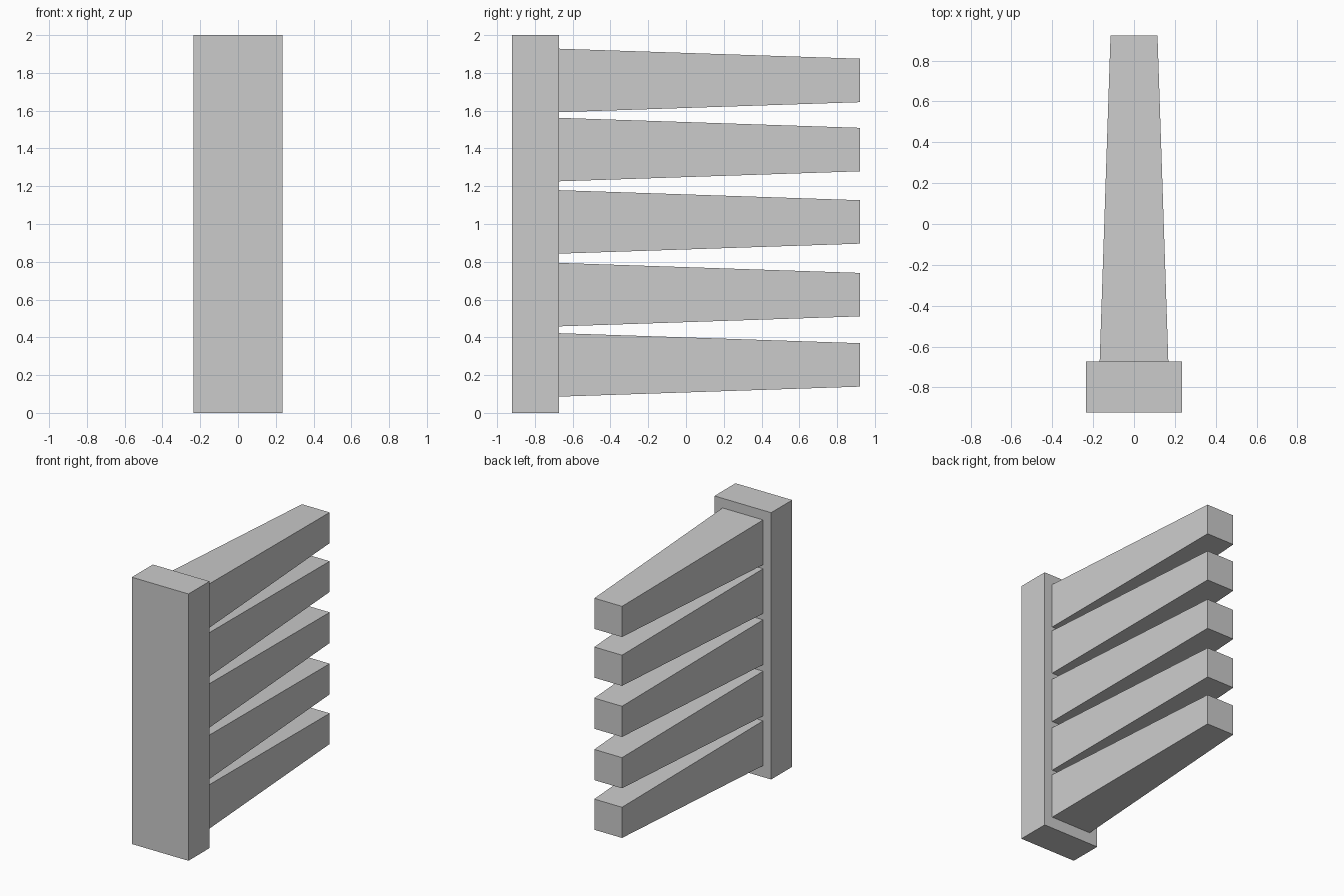
import bpy
import bmesh

if "Cube" in bpy.data.objects:
    bpy.data.objects.remove(bpy.data.objects["Cube"])

Y_BACK, Y_ROOT, Y_TIP = -0.922, -0.673, 0.922


def tapered_beam(name, y0, y1, start, end, z):
    """Rectangular beam along y; start and end are (half width, half height)."""
    bm = bmesh.new()
    bmesh.ops.create_cube(bm, size=2)
    for v in bm.verts:
        y, (w, h) = (y0, start) if v.co.y < 0 else (y1, end)
        v.co = (v.co.x * w, y, z + v.co.z * h)
    mesh = bpy.data.meshes.new(name)
    bm.to_mesh(mesh)
    bm.free()
    obj = bpy.data.objects.new(name, mesh)
    bpy.context.collection.objects.link(obj)
    return obj


# Upright post
tapered_beam("post", Y_BACK, Y_ROOT, (0.235, 1.0), (0.235, 1.0), 1.0)

# Five tapering arms reaching back from the post
for i, z in enumerate((0.254, 0.626, 1.011, 1.394, 1.76)):
    tapered_beam(f"arm_{i + 1}", Y_ROOT, Y_TIP, (0.168, 0.168), (0.115, 0.115), z)
